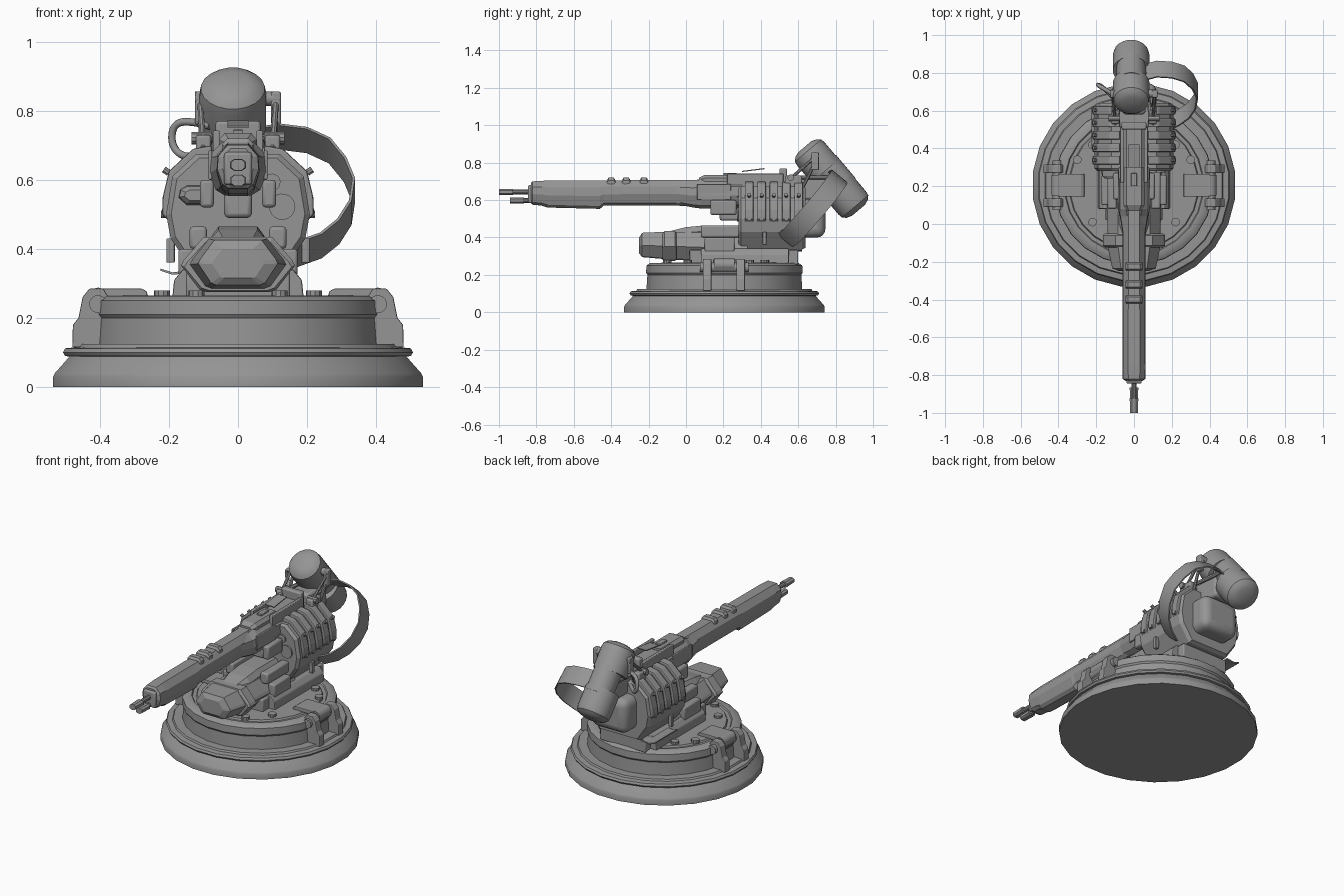
import bpy, bmesh, math
from mathutils import Vector

MAT = bpy.data.materials.new("gunmetal grey")
MAT.diffuse_color = (0.3, 0.3, 0.3, 1)


def finish(name, bm, smooth=True, bevel=0):
    bmesh.ops.recalc_face_normals(bm, faces=bm.faces)
    me = bpy.data.meshes.new(name)
    bm.to_mesh(me)
    bm.free()
    ob = bpy.data.objects.new(name, me)
    bpy.context.collection.objects.link(ob)
    me.materials.append(MAT)
    if bevel:
        m = ob.modifiers.new("bevel", 'BEVEL')
        m.width, m.segments = bevel, 2 if bevel < 0.03 else 4
    if smooth:
        bpy.ops.object.select_all(action='DESELECT')
        ob.select_set(True)
        bpy.context.view_layer.objects.active = ob
        bpy.ops.object.shade_smooth_by_angle(angle=math.radians(35))
    return ob


def skin(name, rings, smooth=True, bevel=0, cap=True):
    """Bridge equal-length rings of points, closing both ends."""
    bm = bmesh.new()
    vs = [[bm.verts.new(p) for p in r] for r in rings]
    n = len(vs[0])
    for a, b in zip(vs, vs[1:]):
        for i in range(n):
            j = (i + 1) % n
            bm.faces.new((a[i], a[j], b[j], b[i]))
    if cap:
        bm.faces.new(vs[0])
        bm.faces.new(vs[-1])
    return finish(name, bm, smooth, bevel)


def turned(name, a, b, prof, n=16):
    """Turned solid from a to b; prof = (fraction along the axis, radius)."""
    a, b = Vector(a), Vector(b)
    d = b - a
    u = d.orthogonal().normalized()
    w = d.normalized().cross(u)
    ang = [2 * math.pi * (i + .5) / n for i in range(n)]
    return skin(name, [[a + d * t + (u * math.cos(k) + w * math.sin(k)) * r for k in ang]
                       for t, r in prof])


def rod(name, a, b, r, n=12):
    return turned(name, a, b, [(0, r), (1, r)], n)


def box(name, x0, x1, y0, y1, z0, z1, bevel=0.006):
    r = [(x0, y0), (x1, y0), (x1, y1), (x0, y1)]
    return skin(name, [[(x, y, z) for x, y in r] for z in (z0, z1)], True, bevel)


def prism(name, pts, y0, y1, bevel=0):
    return skin(name, [[(x, y, z) for x, z in pts] for y in (y0, y1)], False, bevel)


def mirrored(half):
    return half + [(-x, z) for x, z in reversed(half)]


def loft(name, half, stations, cx=0):
    """Unit half section (x 0..1, z 0..1) scaled per station (y, half width, z0, z1)."""
    sec = mirrored(half)
    return skin(name, [[(cx + x * w, y, z0 + z * (z1 - z0)) for x, z in sec]
                       for y, w, z0, z1 in stations], False)


def tube(name, pts, r):
    cu = bpy.data.curves.new(name, 'CURVE')
    cu.dimensions, cu.bevel_depth, cu.bevel_resolution, cu.resolution_u = '3D', r, 2, 6
    s = cu.splines.new('NURBS')
    s.points.add(len(pts) - 1)
    for p, c in zip(s.points, pts):
        p.co = (*c, 1)
    s.use_endpoint_u, s.order_u, cu.use_fill_caps = True, 3, True
    ob = bpy.data.objects.new(name, cu)
    bpy.context.collection.objects.link(ob)
    cu.materials.append(MAT)


# Round stepped base
CY = 0.205
turned("base", (0, CY, 0), (0, CY, 1),
       [(0, .54), (.03, .54), (.04, .535), (.088, .492), (.09, .505), (.1, .511), (.112, .505),
        (.115, .475), (.125, .47), (.125, .42), (.2, .415), (.21, .422), (.25, .42), (.263, .4),
        (.263, .37), (.255, .365), (.255, .345), (.265, .34)], 24)
for s in (-1, 1):
    for i, (x, y) in enumerate([(.3, .34), (.22, .01), (.22, .42), (.12, -.1)]):
        rod("deck_bolt", (s * x, y, .26), (s * x, y, .28), .023, 10)
    # Side hinges and hatches
    for y in (.09, .27):
        prism("hinge_arm", [(s * x, z) for x, z in
              [(.40, .115), (.48, .115), (.478, .18), (.462, .2), (.45, .26), (.43, .285),
               (.39, .285), (.375, .26)]], y, y + .045, .004)
    rod("hinge_pin", (s * .405, .075, .24), (s * .405, .335, .24), .026, 14)
    rod("hinge_spring", (s * .405, .15, .255), (s * .405, .26, .255), .033, 12)
    prism("hatch_plate", [(s * x, z) for x, z in
          [(.26, .262), (.40, .262), (.40, .285), (.28, .285), (.265, .278)]], .145, .265, .004)
    # Pedestal cheeks
    prism("pedestal_cheek", [(s * x, z) for x, z in
          [(.05, .26), (.19, .26), (.185, .31), (.16, .34), (.05, .34)]], .08, .55, .005)
box("pedestal", -.15, .15, .02, .6, .255, .335)

# Lower pod
HEX = [(.55, 0), (.68, .05), (1, .48), (.95, .58), (.6, 1)]
loft("lower_pod", HEX, [(-.25, .075, .315, .40), (-.235, .115, .295, .425), (-.12, .14, .285, .43),
                        (-.05, .14, .28, .43), (.33, .15, .265, .42)])
loft("pod_collar", HEX, [(-.125, .155, .28, .42), (-.115, .165, .275, .435),
                         (-.06, .165, .275, .435), (-.05, .155, .28, .42)])
loft("pod_spine", [(.9, 0), (1, .5), (.7, 1)], [(-.1, .06, .4, .43), (0, .08, .4, .455),
                                               (.1, .08, .4, .465), (.34, .08, .4, .465)])
for s in (-1, 1):
    box("pod_side_box", s * .115 - .025, s * .115 + .025, .08, .33, .40, .465, .01)
    box("pod_clamp", s * .15 - .022, s * .15 + .022, .1, .26, .32, .40, .008)

# Main body with ribs over the upper half
BODY = [(.13, .335), (.195, .43), (.208, .5), (.19, .61), (.12, .675)]
skin("main_body", [[(x * k, y, .51 + (z - .51) * k) for x, z in mirrored(BODY)]
                   for y, k in ((.28, .93), (.295, 1), (.62, 1), (.64, .94))], False)
RIB = [(.20, .48), (.22, .5), (.218, .55), (.2, .625), (.13, .69), (.075, .70)]
for i in range(5):
    y = .315 + i * .066
    for s in (-1, 1):
        prism("body_rib", [(s * x, z) for x, z in RIB + [(.075, .6)]], y, y + .046, .006)
        rod("rib_bolt", (s * .2, y + .023, .62), (s * .215, y + .023, .63), .01, 8)
        rod("rib_foot", (s * .2, y + .023, .5), (s * .223, y + .023, .5), .012, 8)
box("rear_housing", -.12, .12, .56, .745, .40, .605, .045)
for s in (-1, 1):
    box("side_slot", s * .195 - .012, s * .195 + .012, .41, .43, .36, .43, .003)
rod("large_front_port", (.128, .272, .522), (.128, .29, .522), .038, 18)
rod("small_front_port", (.098, .272, .593), (.098, .29, .593), .025, 14)
loft("front_sensor", [(.5, 0), (1, .4), (.9, .8), (.5, 1)],
     [(.24, .03, .54, .57), (.255, .045, .53, .58), (.3, .048, .525, .585)], -.125)
skin("side_flap", [[(-.14, y, .33), (-.19, y, .325), (-.225, y, .337), (-.225, y, .343),
                    (-.19, y, .332), (-.14, y, .338)] for y in (.4, .62)], False)

# Main gun
GUN = [(.45, 0), (.75, .1), (1, .45), (.95, .75), (.5, 1)]
loft("gun_barrel", GUN, [(-.83, .045, .585, .69), (-.82, .06, .575, .7), (-.77, .062, .57, .703),
                         (-.74, .062, .56, .704), (-.46, .062, .553, .705), (-.44, .06, .57, .705),
                         (-.05, .06, .57, .708), (.32, .06, .56, .71)])
loft("receiver", GUN, [(-.06, .058, .58, .70), (.04, .075, .56, .70), (.08, .086, .555, .712),
                       (.3, .086, .555, .712)])
box("receiver_underside", -.04, .04, .18, .3, .49, .57, .012)
loft("receiver_cover", [(1, 0), (1, .6), (.7, 1)],
     [(.07, .04, .69, .72), (.1, .055, .69, .735), (.3, .055, .69, .735), (.3, .055, .68, .72),
      (.52, .055, .68, .72)])
for s in (-1, 1):
    box("cover_rail", s * .063 - .01, s * .063 + .01, .22, .52, .66, .742, .004)
    box("receiver_fin", s * .08 - .005, s * .08 + .005, .06, .24, .6, .685, .003)
    box("receiver_step", s * .09 - .02, s * .09 + .02, .13, .27, .52, .6, .01)
box("breech_block", -.065, .065, .5, .54, .66, .77, .008)
box("top_sight", -.015, .015, .2, .27, .73, .745, .003)
skin("sight_strip", [[(x, .3, .75), (x, .42, .765), (x, .42, .771), (x, .3, .756)]
                     for x in (-.03, .03)], False)
for y in (-.40, -.32, -.225):
    loft("barrel_bump", [(1, 0), (1, .6), (.7, 1)], [(y - .022, .04, .68, .708),
         (y - .014, .045, .68, .72), (y + .014, .045, .68, .72), (y + .022, .04, .68, .708)])

# Twin muzzles
for z, y0 in ((.643, -1.0), (.598, -.94)):
    rod("muzzle_tube", (0, y0 + .03, z), (0, -.81, z), .013, 10)
    loft("muzzle_brake", [(.5, 0), (1, .25), (1, .75), (.5, 1)],
         [(y0, .02, z - .016, z + .016), (y0 + .075, .023, z - .017, z + .017)])
box("muzzle_block", -.04, .04, -.845, -.80, .585, .68, .008)

# Tilted rear canister
A, B = Vector((-.015, .635, .885)), Vector((-.015, .922, .545))
AX = (B - A).normalized()
DOME = [(0, .045), (.06, .075), (.16, .093), (.3, .097), (1, .097)]
turned("upper_canister", A, A + AX * .17, DOME, 20)
turned("lower_canister", B, B - AX * .17, DOME, 20)
BACK = Vector((0, .017, .014))
rod("canister_waist", A + AX * .14 + BACK, B - AX * .14 + BACK, .078, 20)
rod("canister_axle", (-.125, .69, .835), (.12, .69, .835), .021, 12)
for s in (-1, 1):
    x = s * .11
    box("axle_lug", x - .014, x + .014, .67, .71, .76, .855, .005)
    rod("front_strut", (s * .1, .53, .69), (x, .69, .83), .009, 8)
    rod("rear_strut", (s * .1, .62, .66), (x, .69, .8), .009, 8)
    rod("cross_strut", (s * .09, .55, .72), (s * .06, .8, .72), .012, 8)
    rod("strut_joint", (s * .075, .56, .72), (s * .135, .56, .72), .018, 10)
    box("strut_mount", s * .1 - .022, s * .1 + .022, .53, .62, .65, .73, .008)
box("canister_bracket", -.06, .06, .58, .76, .6, .73, .015)

# Curved ammunition belt
PATH = [(.05, .80, .715), (.12, .82, .725), (.2, .815, .715), (.265, .795, .685), (.31, .755, .63),
        (.335, .705, .57), (.325, .65, .505), (.29, .60, .45), (.24, .565, .41), (.17, .53, .385)]
W = Vector((0, .042, -.035))
rings = []
for i, p in enumerate(PATH):
    t = Vector(PATH[min(i + 1, len(PATH) - 1)]) - Vector(PATH[max(i - 1, 0)])
    n = t.cross(W).normalized() * .004
    p = Vector(p)
    rings.append([p - W - n, p + W - n, p + W + n, p - W + n])
skin("feed_belt", rings)

# Looped cable on the left
tube("looped_cable", [(-.08, .66, .755), (-.13, .7, .77), (-.185, .73, .765), (-.195, .74, .71),
                      (-.17, .73, .67), (-.12, .68, .665), (-.08, .64, .66)], .011)
